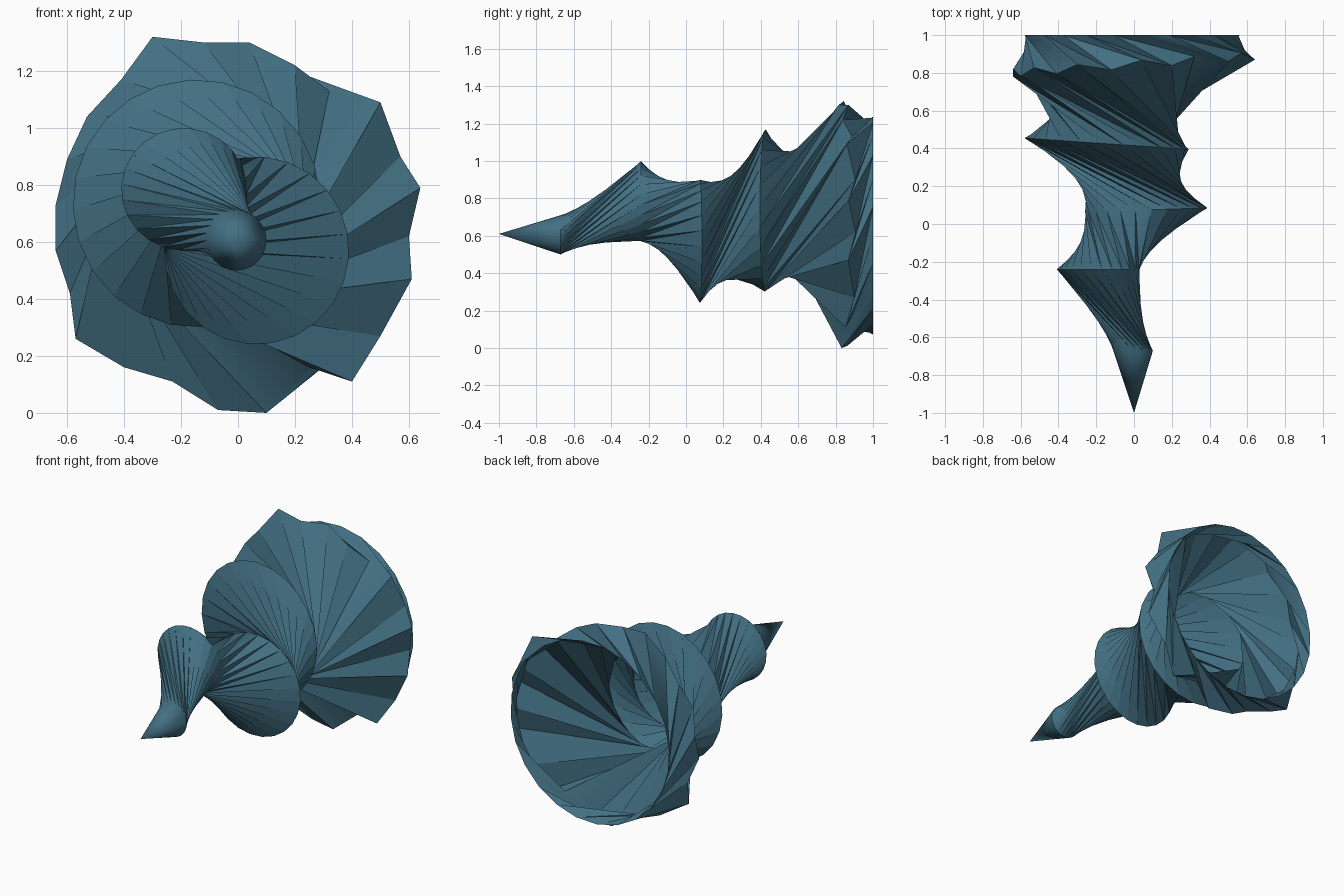
import bpy, bmesh
from math import sin, cos, pi, radians

default_cube = bpy.data.objects.get("Cube")
if default_cube:
    bpy.data.objects.remove(default_cube, do_unlink=True)

# Single slate-teal colour
teal = bpy.data.materials.new("slate_teal")
teal.use_nodes = True
colour = (0.055, 0.16, 0.225, 1)
teal.diffuse_color = colour
shader = next(n for n in teal.node_tree.nodes if n.type == 'BSDF_PRINCIPLED')
shader.inputs["Base Color"].default_value = colour

# Ragged flare outline, in hundredths of a unit: x, z around the mouth
flare_outline = [(50, 27), (61, 47), (60, 62), (64, 79), (57, 90), (50, 109),
                 (32, 113), (20, 122), (4, 130), (-12, 130), (-30, 132), (-41, 117),
                 (-53, 104), (-60, 89), (-64, 73), (-64, 57), (-59, 42), (-57, 26),
                 (-40, 16), (-23, 11), (-7, 1), (10, 0), (25, 16), (40, 11)]
SIDES = len(flare_outline)

# Ridges of the shell: y, slant, x min, x max, z min, z max, turn in degrees
ridges = [
    (-.67, 0, -.11, .1, .5, .71, 0),
    (-.24, 0, -.41, .03, .57, 1, 70),
    (.075, .01, -.26, .39, .24, .9, 145),
    (.425, -.03, -.58, .29, .3, 1.17, 228),
]
rim = (1, 0, -.58, .56, .07, 1.24, 355)


def ridge_ring(bm, section):
    """Add one oval ring of vertices that fills the section's bounds."""
    y, slant, left, right, low, high, turn = section
    ring = []
    for i in range(SIDES):
        a = 2 * pi * i / SIDES + radians(turn)
        ring.append(bm.verts.new(((left + right) / 2 + (right - left) / 2 * cos(a),
                                  y + slant * cos(a),
                                  (low + high) / 2 + (high - low) / 2 * sin(a))))
    return ring


def flare_ring(bm):
    """Add the uneven ring of the flare, slanted and rippled along the axis."""
    ring = []
    for i, (x, z) in enumerate(flare_outline):
        depth = .845 + .07 * x / 100 + .02 * (-1) ** i
        ring.append(bm.verts.new((x / 100, depth, z / 100)))
    return ring


def bridge(bm, first, second):
    """Join two rings with long diagonal triangles."""
    for i in range(SIDES):
        j = (i + 1) % SIDES
        bm.faces.new((first[i], first[j], second[j]))
        bm.faces.new((first[i], second[j], second[i]))


bm = bmesh.new()

# Straight folds that turn between ridges pinch the necks
rings = [ridge_ring(bm, section) for section in ridges]
rings += [flare_ring(bm), ridge_ring(bm, rim)]
for first, second in zip(rings, rings[1:]):
    bridge(bm, first, second)

# Pointed tip
tip = bm.verts.new((0, -1, .61))
for i in range(SIDES):
    bm.faces.new((rings[0][(i + 1) % SIDES], rings[0][i], tip))

bmesh.ops.recalc_face_normals(bm, faces=bm.faces)
mesh = bpy.data.meshes.new("spiral_shell")
bm.to_mesh(mesh)
bm.free()

shell = bpy.data.objects.new("spiral_shell", mesh)
bpy.context.collection.objects.link(shell)
mesh.materials.append(teal)

# Smooth skin with crisp ridges
bpy.ops.object.select_all(action='DESELECT')
shell.select_set(True)
bpy.context.view_layer.objects.active = shell
bpy.ops.object.shade_smooth_by_angle(angle=radians(42))
